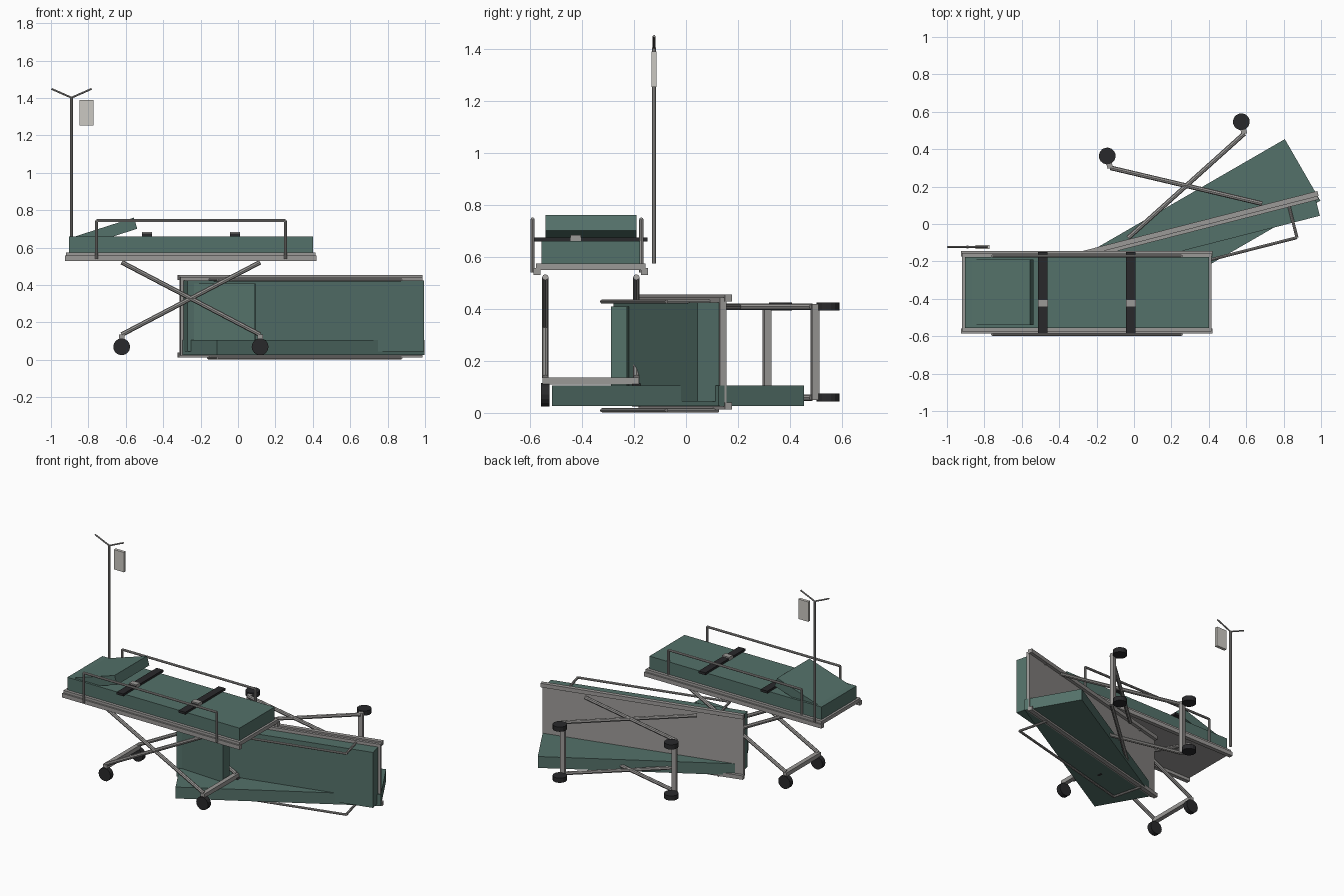
import bpy, bmesh, math
from mathutils import Matrix, Vector

if "Cube" in bpy.data.objects:
    bpy.data.objects.remove(bpy.data.objects["Cube"])


def mat(name, r, g, b):
    m = bpy.data.materials.new(name)
    m.diffuse_color = (r, g, b, 1)
    m.use_nodes = True
    m.node_tree.nodes["Principled BSDF"].inputs["Base Color"].default_value = m.diffuse_color
    return m


GREEN = mat("green vinyl", 0.088, 0.165, 0.142)
METAL = mat("grey metal", 0.33, 0.32, 0.31)
BLACK = mat("black rubber", 0.022, 0.022, 0.024)
CLEAR = mat("pale plastic", 0.60, 0.58, 0.54)


def finish(name, bm, material, world):
    me = bpy.data.meshes.new(name)
    bm.to_mesh(me)
    bm.free()
    me.materials.append(material)
    ob = bpy.data.objects.new(name, me)
    ob.matrix_world = world
    bpy.context.collection.objects.link(ob)
    return ob


def box(name, centre, size, material, world=Matrix(), rot=Matrix()):
    bm = bmesh.new()
    m = Matrix.Translation(centre) @ rot @ Matrix.Diagonal((*size, 1))
    bmesh.ops.create_cube(bm, size=1, matrix=m)
    return finish(name, bm, material, world)


def tube(name, points, r, material, world=Matrix(), sides=8):
    """Straight cylinders joined along a list of points."""
    bm = bmesh.new()
    for a, b in zip(points, points[1:]):
        a, b = Vector(a), Vector(b)
        d = b - a
        m = Matrix.Translation((a + b) / 2) @ d.to_track_quat('Z', 'Y').to_matrix().to_4x4()
        bmesh.ops.create_cone(bm, cap_ends=True, segments=sides, radius1=r, radius2=r,
                              depth=d.length, matrix=m)
    return finish(name, bm, material, world)


def gurney(tag, w):
    # deck and side rails
    box(tag + "_deck", (0, 0, 0.5625), (1.335, 0.42, 0.025), METAL, w)
    for s in (-1, 1):
        box(tag + "_side_rail", (0, s * 0.207, 0.5435), (1.345, 0.027, 0.028), METAL, w)
    # mattress and raised headrest
    box(tag + "_mattress", (0, 0, 0.618), (1.305, 0.38, 0.086), GREEN, w)
    box(tag + "_headrest", (-0.467, 0, 0.676), (0.36, 0.35, 0.062), GREEN, w,
        Matrix.Rotation(-0.31, 4, 'Y'))
    # guard rails
    for y in (-0.224, 0.194):
        tube(tag + "_guard", [(-0.505, y, 0.54), (-0.505, y, 0.744),
                              (0.505, y, 0.744), (0.505, y, 0.54)], 0.008, METAL, w)
    # scissor legs, castors and crossbars
    for sx in (-1, 1):
        for y in (-0.175, 0.175):
            tube(tag + "_leg", [(-sx * 0.37, y, 0.522), (sx * 0.37, y, 0.135)], 0.0125, METAL, w)
            box(tag + "_castor_stem", (sx * 0.37, y, 0.095), (0.02, 0.02, 0.05), METAL, w)
            tube(tag + "_castor", [(sx * 0.37, y - 0.016, 0.07), (sx * 0.37, y + 0.016, 0.07)],
                 0.045, BLACK, w, 16)
        box(tag + "_crossbar", (sx * 0.37, 0, 0.123), (0.03, 0.37, 0.028), METAL, w)


# upright gurney
up = Matrix.Translation((-0.252, -0.366, 0))
gurney("upright", up)
for x in (-0.235, 0.235):
    box("strap", (x, 0, 0.667), (0.05, 0.434, 0.016), BLACK, up)
    box("buckle", (x, -0.058, 0.672), (0.054, 0.04, 0.024), METAL, up)

# gurney lying on its side
tipped = (Matrix.Translation((0.198, 0.523, 0.234)) @ Matrix.Rotation(0.25, 4, 'Z')
          @ Matrix.Rotation(math.pi / 2, 4, 'X'))
gurney("tipped", tipped)

# loose mattress on the floor
box("floor_mattress", (0.347, -0.031, 0.066), (1.28, 0.38, 0.078), GREEN, Matrix(),
    Matrix.Rotation(math.radians(30), 4, 'Z'))

# drip pole with hooks and fluid bag
px, py = -0.89, -0.123
tube("drip_pole", [(px, py, 0.575), (px, py, 1.405)], 0.0085, METAL)
for s in (-1, 1):
    tube("drip_hook", [(px, py, 1.402), (px + s * 0.107, py, 1.449)], 0.005, METAL)
box("fluid_bag", (-0.81, py, 1.322), (0.076, 0.02, 0.136), CLEAR)
